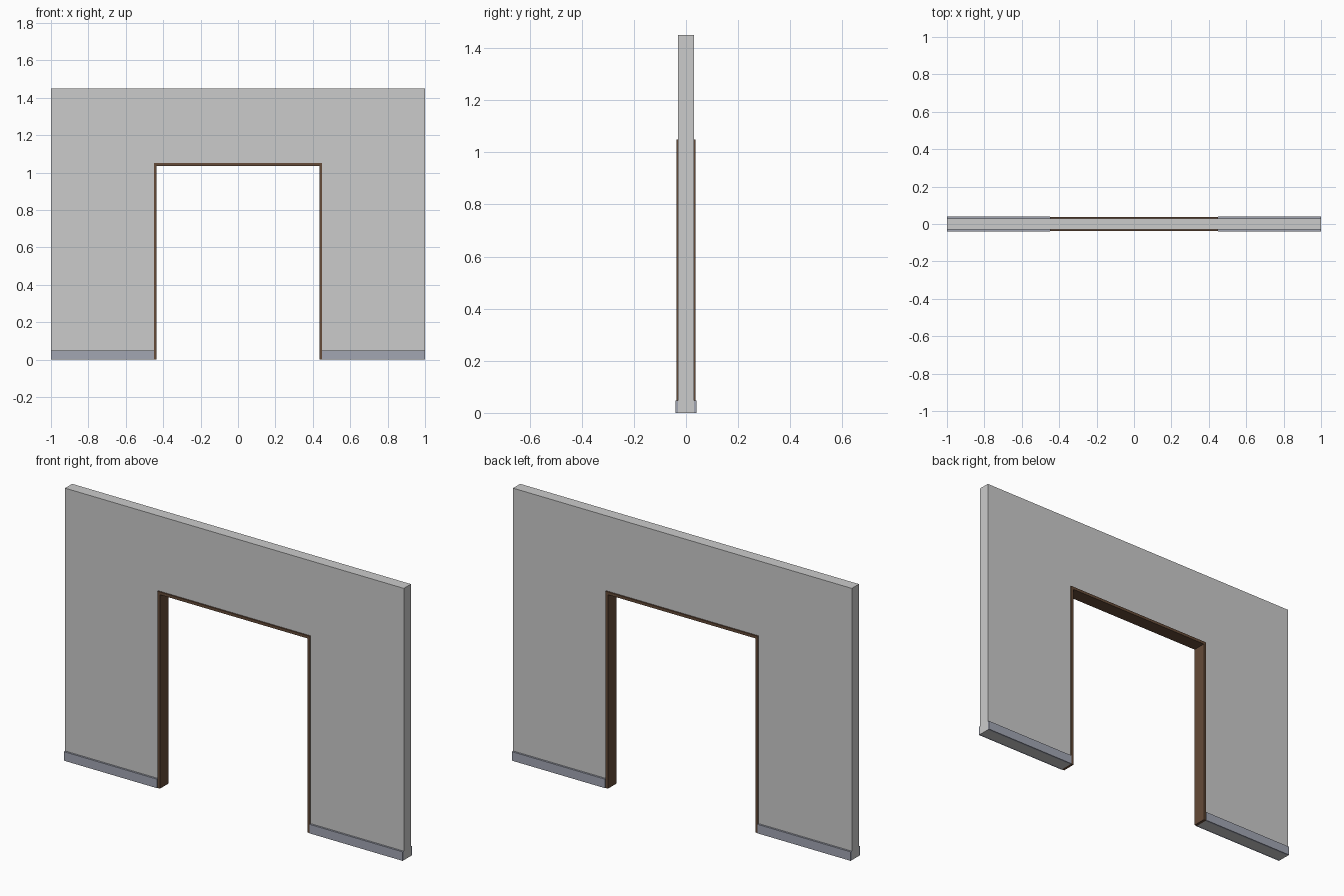
import bpy
import bmesh
from mathutils import Vector

cube = bpy.data.objects.get("Cube")
if cube:
    bpy.data.objects.remove(cube, do_unlink=True)

HALF_WIDTH, HEIGHT = 1.0, 1.45
OPENING_X, OPENING_Z = 0.45, 1.05
TRIM = 0.015
WALL_Y, FRAME_Y, SKIRT_Y = 0.03, 0.037, 0.04
SKIRT_Z = 0.048


def material(name, color):
    mat = bpy.data.materials.new(name)
    mat.use_nodes = True
    mat.diffuse_color = color
    mat.node_tree.nodes["Principled BSDF"].inputs["Base Color"].default_value = color
    return mat


def extrude_profile(name, points, y0, y1, mat=None):
    """Extrude an x-z outline from y0 to y1."""
    bm = bmesh.new()
    face = bm.faces.new([bm.verts.new((x, y0, z)) for x, z in points])
    result = bmesh.ops.extrude_face_region(bm, geom=[face])
    moved = [v for v in result["geom"] if isinstance(v, bmesh.types.BMVert)]
    bmesh.ops.translate(bm, verts=moved, vec=Vector((0, y1 - y0, 0)))
    bmesh.ops.recalc_face_normals(bm, faces=bm.faces)
    mesh = bpy.data.meshes.new(name)
    bm.to_mesh(mesh)
    bm.free()
    obj = bpy.data.objects.new(name, mesh)
    bpy.context.collection.objects.link(obj)
    if mat:
        mesh.materials.append(mat)
    return obj


def portal(outer_x, outer_z, inner_x, inner_z):
    """Outline of an upside-down U standing on the floor."""
    right = [(outer_x, 0), (outer_x, outer_z)]
    left = [(-inner_x, 0), (-inner_x, inner_z)]
    return ([(-outer_x, outer_z), (-outer_x, 0)] + left
            + [(inner_x, inner_z), (inner_x, 0)] + right)


brown = material("brown_wood", (0.13, 0.07, 0.04, 1))
blue_grey = material("skirting_grey", (0.36, 0.38, 0.45, 1))

# Wall with doorway
extrude_profile("wall", portal(HALF_WIDTH, HEIGHT, OPENING_X, OPENING_Z),
                -WALL_Y, WALL_Y)

# Wooden door lining, slightly proud of the wall
extrude_profile("door_frame",
                portal(OPENING_X, OPENING_Z, OPENING_X - TRIM, OPENING_Z - TRIM),
                -FRAME_Y, FRAME_Y, brown)

# Skirting boards on both faces, either side of the doorway
for side, sx in (("left", 1), ("right", -1)):
    for face, sy in (("front", -1), ("back", 1)):
        a, b = sx * OPENING_X, sx * HALF_WIDTH
        extrude_profile(f"skirting_{face}_{side}",
                        [(a, 0), (b, 0), (b, SKIRT_Z), (a, SKIRT_Z)],
                        sy * WALL_Y, sy * SKIRT_Y, blue_grey)
